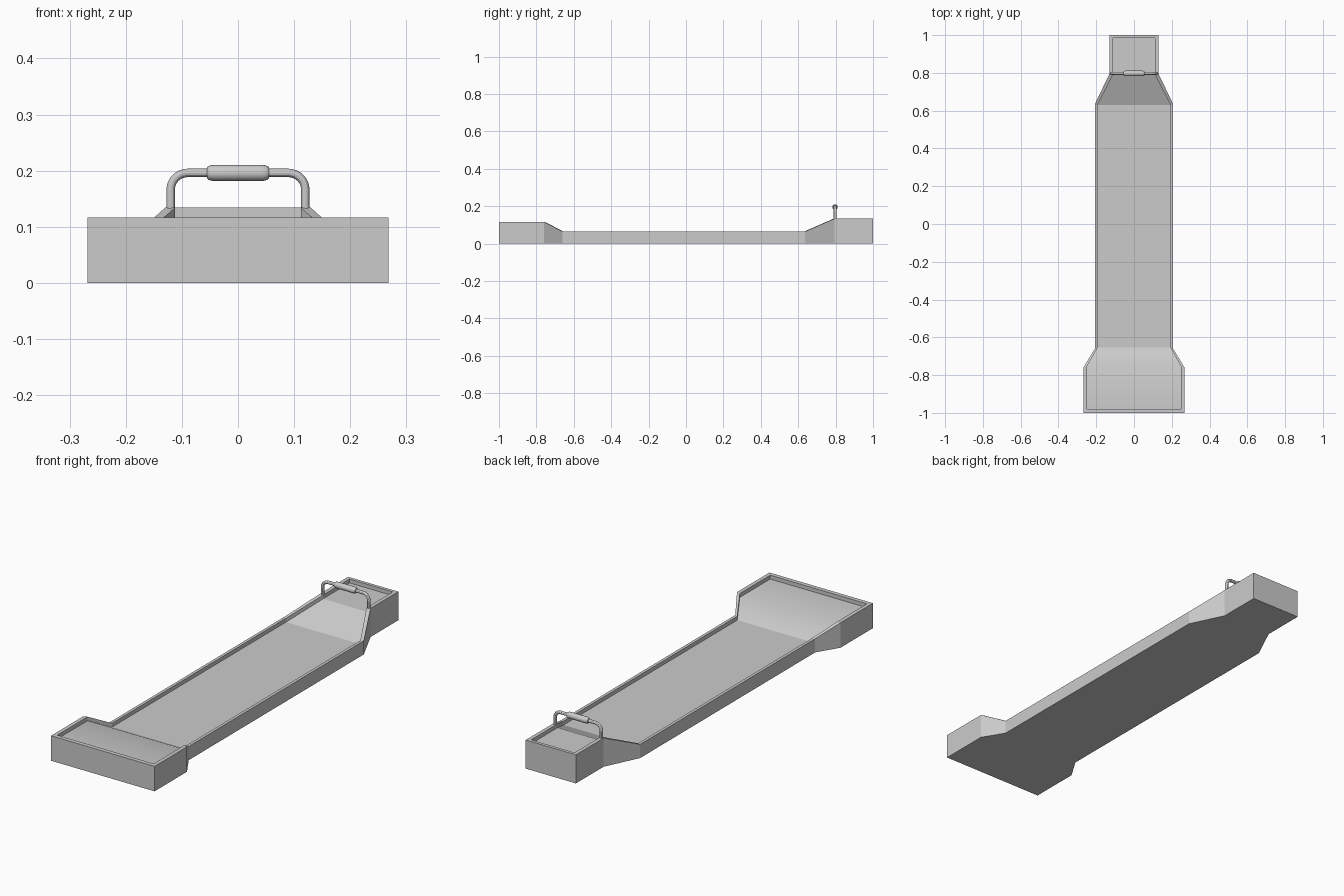
import bpy, bmesh, math
from mathutils import Matrix

if "Cube" in bpy.data.objects:
    bpy.data.objects.remove(bpy.data.objects["Cube"])


def add_object(name, bm):
    bmesh.ops.recalc_face_normals(bm, faces=bm.faces)
    mesh = bpy.data.meshes.new(name)
    bm.to_mesh(mesh)
    bm.free()
    ob = bpy.data.objects.new(name, mesh)
    bpy.context.collection.objects.link(ob)
    return ob


def activate(ob):
    bpy.ops.object.select_all(action='DESELECT')
    ob.select_set(True)
    bpy.context.view_layer.objects.active = ob


# Tray: stations of (outer y, inner y, outer half width, inner half width, rim height)
STATIONS = [
    (-1.0, -0.98, 0.268, 0.25, 0.117),
    (-0.76, -0.755, 0.268, 0.25, 0.117),
    (-0.66, -0.655, 0.207, 0.193, 0.064),
    (0.635, 0.63, 0.207, 0.193, 0.064),
    (0.795, 0.79, 0.13, 0.112, 0.134),
    (1.0, 0.985, 0.13, 0.112, 0.134),
]
DEPTH = 0.018

bm = bmesh.new()
rings = []
for yo, yi, wo, wi, z in STATIONS:
    left = [(-wo, yo, 0), (-wo, yo, z), (-wi, yi, z), (-wi, yi, z - DEPTH)]
    right = [(-x, y, h) for x, y, h in reversed(left)]
    rings.append([bm.verts.new(p) for p in left + right])

# Sides, rims, inner walls, floor and underside
for a, b in zip(rings, rings[1:]):
    for i in range(8):
        j = (i + 1) % 8
        bm.faces.new((a[i], a[j], b[j], b[i]))

# Front and back ends
for r in (rings[0], rings[-1]):
    for i in range(3):
        bm.faces.new((r[i], r[i + 1], r[6 - i], r[7 - i]))

# Crisp edges, except the gently blended floor at the front
for e in bm.edges:
    e.smooth = False
for f in bm.faces:
    f.smooth = True
bm.edges.get((rings[1][3], rings[1][4])).smooth = True
add_object("tray", bm)

# Handle: bent tube standing on the rims of the narrow end
HY, HX, HZ, BEND = 0.797, 0.12, 0.196, 0.03
path = [(HX, HY, 0.125)]
for k in range(9):
    t = math.radians(90 * k / 8)
    path.append((HX - BEND + BEND * math.cos(t), HY,
                 HZ - BEND + BEND * math.sin(t)))
path += [(-x, y, z) for x, y, z in reversed(path)]
curve = bpy.data.curves.new("handle", 'CURVE')
curve.dimensions = '3D'
curve.bevel_depth = 0.0075
curve.bevel_resolution = 4
curve.use_fill_caps = True
spline = curve.splines.new('POLY')
spline.points.add(len(path) - 1)
for p, co in zip(spline.points, path):
    p.co = (*co, 1)
handle = bpy.data.objects.new("handle", curve)
bpy.context.collection.objects.link(handle)
activate(handle)
bpy.ops.object.convert(target='MESH')
bpy.ops.object.shade_smooth_by_angle()

# Grip: rounded sleeve around the middle of the handle
half = [(0.055, 0.0075), (0.055, 0.010), (0.053, 0.012), (0.049, 0.0135), (0.043, 0.0145)]
profile = half + [(-x, r) for x, r in reversed(half)]
bm = bmesh.new()
SEG = 20
loops = []
for x, r in profile:
    loops.append([bm.verts.new((x, HY + r * math.cos(2 * math.pi * k / SEG),
                                HZ + r * math.sin(2 * math.pi * k / SEG)))
                  for k in range(SEG)])
for a, b in zip(loops, loops[1:]):
    for k in range(SEG):
        n = (k + 1) % SEG
        bm.faces.new((a[k], a[n], b[n], b[k]))
for loop in (loops[0], loops[-1]):
    bm.faces.new(loop)
grip = add_object("handle_grip", bm)
activate(grip)
bpy.ops.object.shade_smooth_by_angle(angle=math.radians(40))
